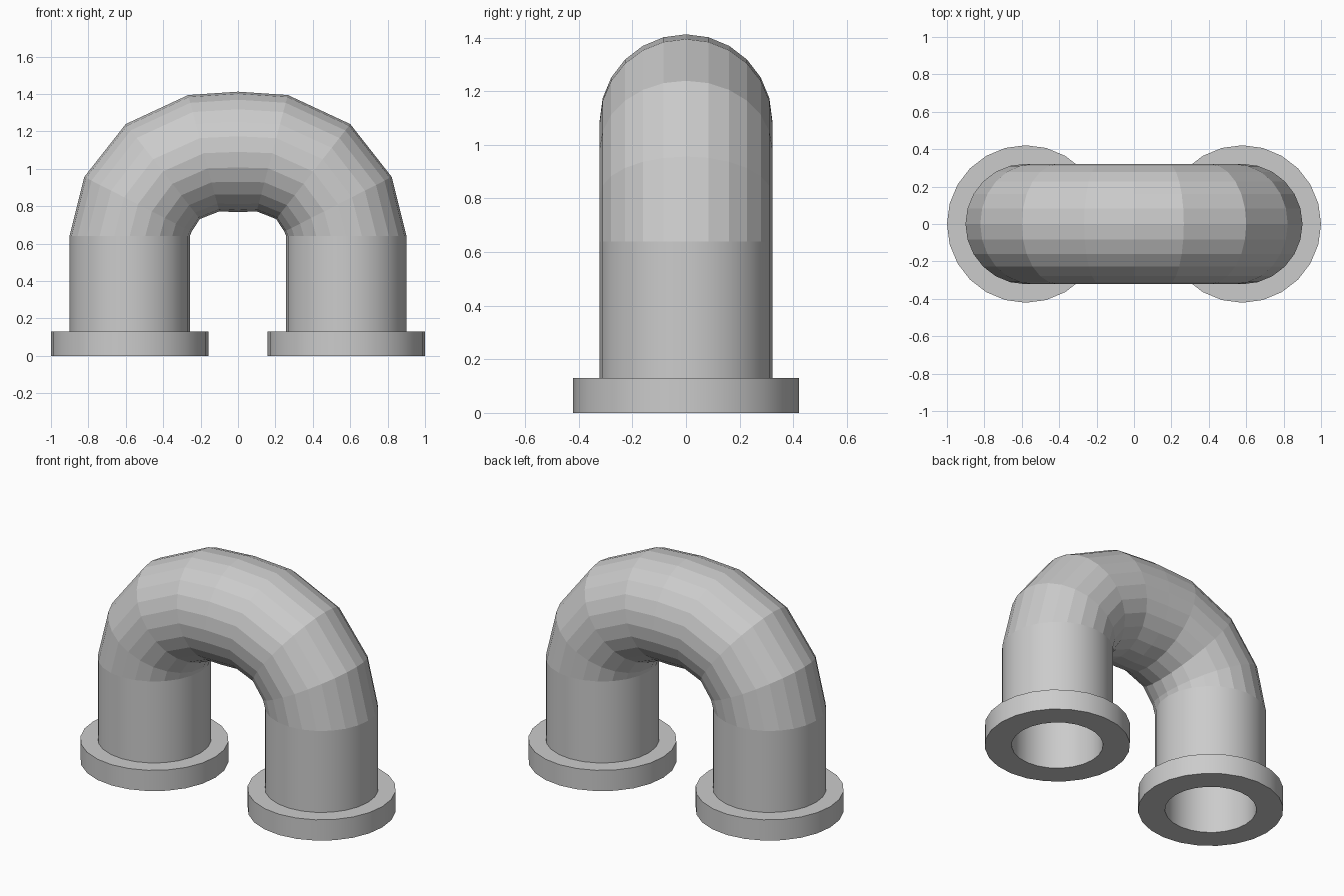
import bpy, bmesh
from math import cos, sin, pi, radians

if "Cube" in bpy.data.objects:
    bpy.data.objects.remove(bpy.data.objects["Cube"])

SIDES = 24
LEG_X, R_OUT, R_IN, R_FLANGE = 0.579, 0.322, 0.265, 0.421
BEND_Z = 0.64


def loft(name, loops, close=False):
    """Skin a mesh through successive rings of points."""
    bm = bmesh.new()
    rings = [[bm.verts.new(p) for p in loop] for loop in loops]
    pairs = list(zip(rings, rings[1:]))
    if close:
        pairs.append((rings[-1], rings[0]))
    for a, b in pairs:
        for i in range(SIDES):
            j = (i + 1) % SIDES
            bm.faces.new((a[i], a[j], b[j], b[i]))
    bmesh.ops.recalc_face_normals(bm, faces=bm.faces)
    mesh = bpy.data.meshes.new(name)
    bm.to_mesh(mesh)
    bm.free()
    obj = bpy.data.objects.new(name, mesh)
    bpy.context.collection.objects.link(obj)
    return obj


def ring(x, z, r, tilt=0.0):
    """Circle whose in-plane axis leans by tilt from +x towards +z."""
    pts = []
    for i in range(SIDES):
        a = 2 * pi * i / SIDES
        u, v = r * cos(a), r * sin(a)
        pts.append((x + u * cos(tilt), v, z + u * sin(tilt)))
    return pts


# Hollow straight legs with flanged feet
profile = [(R_IN, 0), (R_FLANGE, 0), (R_FLANGE, 0.13), (R_OUT, 0.13),
           (R_OUT, BEND_Z), (R_IN, BEND_Z)]
for side, x in (("left", -LEG_X), ("right", LEG_X)):
    leg = loft(side + "_flanged_leg", [ring(x, z, r) for r, z in profile], close=True)
    bpy.ops.object.select_all(action='DESELECT')
    leg.select_set(True)
    bpy.context.view_layer.objects.active = leg
    bpy.ops.object.shade_smooth_by_angle(angle=radians(30))

# Flat-faced U bend: half path (x, z, tilt), mirrored about x = 0
half = [(LEG_X, BEND_Z, 0), (0.535, 0.81, 27), (0.402, 0.985, 52),
        (0.183, 1.083, 75)]
path = half + [(0, 1.09, 90)] + [(-x, z, 180 - t) for x, z, t in reversed(half)]
outer = [ring(x, z, R_OUT, radians(t)) for x, z, t in path]
inner = [ring(x, z, R_IN, radians(t)) for x, z, t in reversed(path)]
loft("pipe_bend", outer + inner, close=True)
